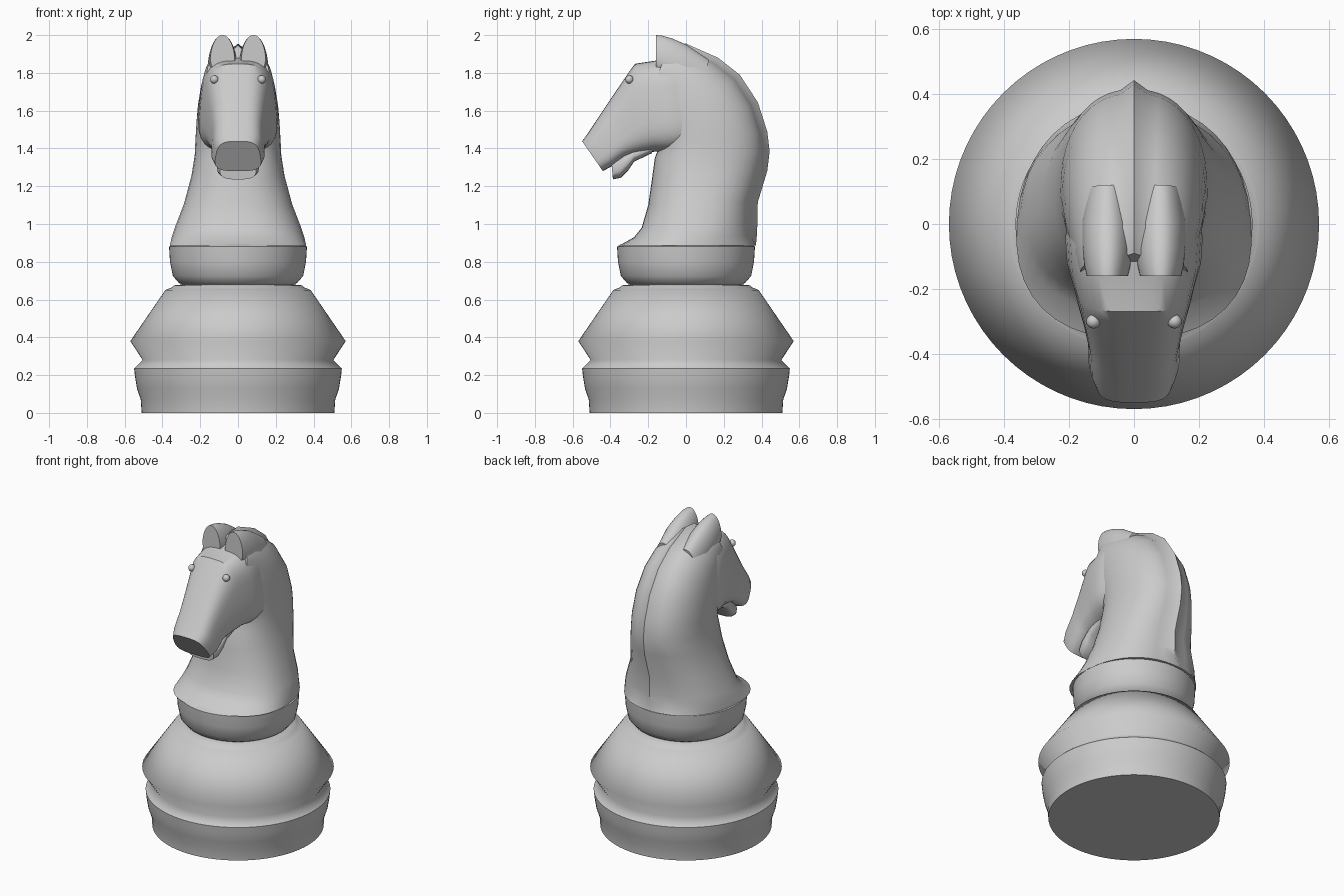
import bpy, bmesh, math
from mathutils import Vector

if "Cube" in bpy.data.objects:
    bpy.data.objects.remove(bpy.data.objects["Cube"])


def finish(name, bm, angle):
    bmesh.ops.recalc_face_normals(bm, faces=bm.faces)
    me = bpy.data.meshes.new(name)
    bm.to_mesh(me)
    bm.free()
    ob = bpy.data.objects.new(name, me)
    bpy.context.collection.objects.link(ob)
    bpy.ops.object.select_all(action='DESELECT')
    ob.select_set(True)
    bpy.context.view_layer.objects.active = ob
    bpy.ops.object.shade_smooth_by_angle(angle=math.radians(angle))
    return ob


def skin(name, rings, angle):
    bm = bmesh.new()
    vs = [[bm.verts.new(p) for p in r] for r in rings]
    n = len(rings[0])
    for a, b in zip(vs, vs[1:]):
        for i in range(n):
            bm.faces.new((a[i], a[(i + 1) % n], b[(i + 1) % n], b[i]))
    bm.faces.new(vs[0])
    bm.faces.new(vs[-1])
    return finish(name, bm, angle)


def lathe(name, profile, angle, n=72):
    return skin(name, [[(r * math.cos(2 * math.pi * i / n), r * math.sin(2 * math.pi * i / n), z)
                        for i in range(n)] for r, z in profile], angle)


def power(v, e):
    return math.copysign(abs(v) ** e, v)


# sections: top y, top z, bottom y, bottom z, half width
def loft(name, sections, e=2.2, taper=0.0, cx=0.0, ridge=0.0, angle=40, n=40):
    rings = []
    for k, (ty, tz, by, bz, w) in enumerate(sections):
        top, bot = Vector((cx, ty, tz)), Vector((cx, by, bz))
        mid, half = (top + bot) / 2, (top - bot) / 2
        cut = ridge / half.length if k else 0
        ring = []
        for i in range(n):
            t = 2 * math.pi * i / n
            u, v = power(math.cos(t), 2 / e), power(math.sin(t), 2 / e)
            if i and u > 0:
                u *= 1 - cut
            p = mid + half * u
            p.x += w * v * (1 + taper * u)
            ring.append(p)
        rings.append(ring)
    return skin(name, rings, angle)


# turned base
lathe("foot", [(.51, 0), (.515, .07), (.535, .13), (.545, .19), (.55, .235)], 40)
lathe("lower_body", [(.55, .235), (.505, .28), (.57, .38), (.385, .65)], 120)
lathe("body_rim", [(.385, .65), (.35, .665), (.34, .675), (.29, .68)], 50)
lathe("collar", [(.29, .675), (.315, .69), (.345, .725), (.36, .80), (.365, .88), (.345, .892)], 60)

# arched neck with a thin mane ridge along the back
loft("neck", [
    (.37, .885, -.355, .885, .36),
    (.375, .94, -.275, .93, .348),
    (.378, 1.0, -.235, .98, .33),
    (.38, 1.115, -.20, 1.10, .285),
    (.43, 1.28, -.18, 1.24, .245),
    (.443, 1.385, -.165, 1.35, .228),
    (.43, 1.49, -.15, 1.39, .225),
    (.38, 1.645, -.15, 1.43, .22),
    (.285, 1.79, -.16, 1.47, .212),
    (.17, 1.88, -.17, 1.52, .20),
    (.0, 1.955, -.18, 1.60, .18),
    (-.09, 1.945, -.20, 1.66, .165)], e=2.3, taper=-.08, ridge=.028)

# head from cheeks to nose
loft("head", [
    (.02, 1.90, .10, 1.45, .17),
    (-.08, 1.89, -.02, 1.39, .205),
    (-.16, 1.865, -.10, 1.383, .20),
    (-.27, 1.848, -.165, 1.383, .178),
    (-.298, 1.81, -.22, 1.375, .168),
    (-.38, 1.69, -.275, 1.365, .150),
    (-.46, 1.57, -.32, 1.355, .137),
    (-.52, 1.48, -.385, 1.31, .135),
    (-.55, 1.438, -.44, 1.28, .118)], e=3.4, taper=-.12)

# lower jaw and lip
loft("lower_jaw", [
    (-.16, 1.45, -.18, 1.375, .12),
    (-.28, 1.40, -.275, 1.33, .115),
    (-.33, 1.37, -.305, 1.285, .115),
    (-.365, 1.35, -.345, 1.245, .11),
    (-.395, 1.33, -.387, 1.236, .095)], e=3)

for side, s in (("left", 1), ("right", -1)):
    # ear running back into the neck
    loft("ear_" + side, [
        (-.16, 2.0, -.16, 1.80, .062),
        (-.13, 1.998, -.12, 1.78, .07),
        (-.075, 1.983, -.06, 1.76, .075),
        (.0, 1.95, .02, 1.74, .075),
        (.12, 1.87, .10, 1.70, .06)], e=2.2, taper=-.2, cx=.082 * s)
    # eye
    bm = bmesh.new()
    bmesh.ops.create_uvsphere(bm, u_segments=16, v_segments=10, radius=.022)
    bmesh.ops.translate(bm, verts=bm.verts, vec=(.125 * s, -.30, 1.765))
    finish("eye_" + side, bm, 60)
